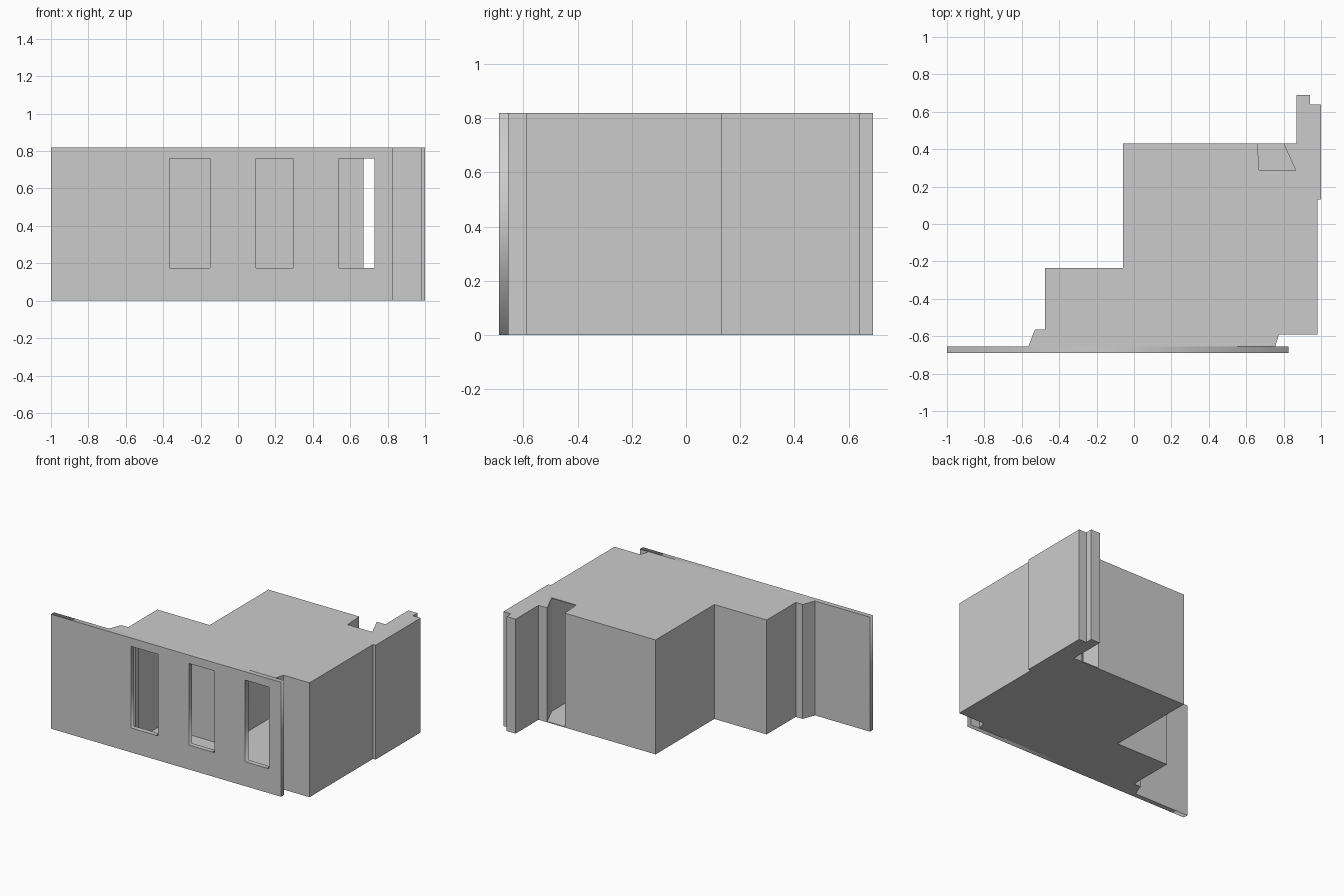
import bpy, bmesh, math

if "Cube" in bpy.data.objects:
    bpy.data.objects.remove(bpy.data.objects["Cube"])

H = 0.82      # overall height
T = 0.006     # floor and ceiling sheet thickness


def prism(name, pts, z0, z1, caps=True):
    """Extrude a plan outline from z0 to z1."""
    bm = bmesh.new()
    low = [bm.verts.new((x, y, z0)) for x, y in pts]
    top = [bm.verts.new((x, y, z1)) for x, y in pts]
    n = len(pts)
    for i in range(n):
        j = (i + 1) % n
        bm.faces.new((low[i], low[j], top[j], top[i]))
    if caps:
        bm.faces.new(low[::-1])
        bm.faces.new(top)
    bmesh.ops.recalc_face_normals(bm, faces=bm.faces)
    me = bpy.data.meshes.new(name)
    bm.to_mesh(me)
    bm.free()
    ob = bpy.data.objects.new(name, me)
    bpy.context.collection.objects.link(ob)
    return ob


def rect(x0, x1, z0, z1):
    return [(x0, z0), (x1, z0), (x1, z1), (x0, z1)]


# Outer plan outlines of the two wall runs
left_outer = [(0.66, 0.43), (-0.06, 0.43), (-0.06, -0.235), (-0.475, -0.235),
              (-0.475, -0.565), (-0.53, -0.565), (-0.565, -0.655)]
right_outer = [(0.755, -0.655), (0.775, -0.59), (0.98, -0.59), (0.98, 0.13),
               (1.0, 0.13), (1.0, 0.64), (0.94, 0.64), (0.94, 0.69),
               (0.868, 0.69), (0.868, 0.43)]

# Inner faces, including the splayed doorway at the back
left_inner = [(-0.40, -0.655), (-0.38, -0.62), (-0.39, -0.565), (-0.435, -0.56),
              (-0.435, -0.26), (0.08, -0.26), (0.08, 0.285), (0.67, 0.285)]
right_inner = [(0.80, 0.43), (0.865, 0.285), (0.865, -0.56), (0.76, -0.56),
               (0.74, -0.655)]
doorway_notch = [(0.80, 0.43), (0.865, 0.285), (0.67, 0.285)]

prism("left_and_back_wall", left_outer + left_inner, T, H - T, caps=False)
prism("right_wall", right_outer + right_inner, T, H - T, caps=False)
prism("floor", left_outer + right_outer, 0, T)
prism("ceiling", left_outer + right_outer + doorway_notch, H - T, H)

# Front facade: flat panel with three window openings
Y0, Y1 = -0.69, -0.655
cu = bpy.data.curves.new("front_wall", 'CURVE')
cu.dimensions = '2D'
cu.fill_mode = 'BOTH'
cu.extrude = (Y1 - Y0) / 2
windows = [(-0.365, -0.15), (0.095, 0.295), (0.54, 0.73)]
for loop in [rect(-1, 0.825, 0, H)] + [rect(a, b, 0.175, 0.76) for a, b in windows]:
    sp = cu.splines.new('POLY')
    sp.points.add(len(loop) - 1)
    for p, (x, z) in zip(sp.points, loop):
        p.co = (x, z, 0, 1)
    sp.use_cyclic_u = True
front = bpy.data.objects.new("front_wall", cu)
front.rotation_euler = (math.pi / 2, 0, 0)
front.location.y = (Y0 + Y1) / 2
bpy.context.collection.objects.link(front)
bpy.context.view_layer.objects.active = front
front.select_set(True)
bpy.ops.object.convert(target='MESH')
